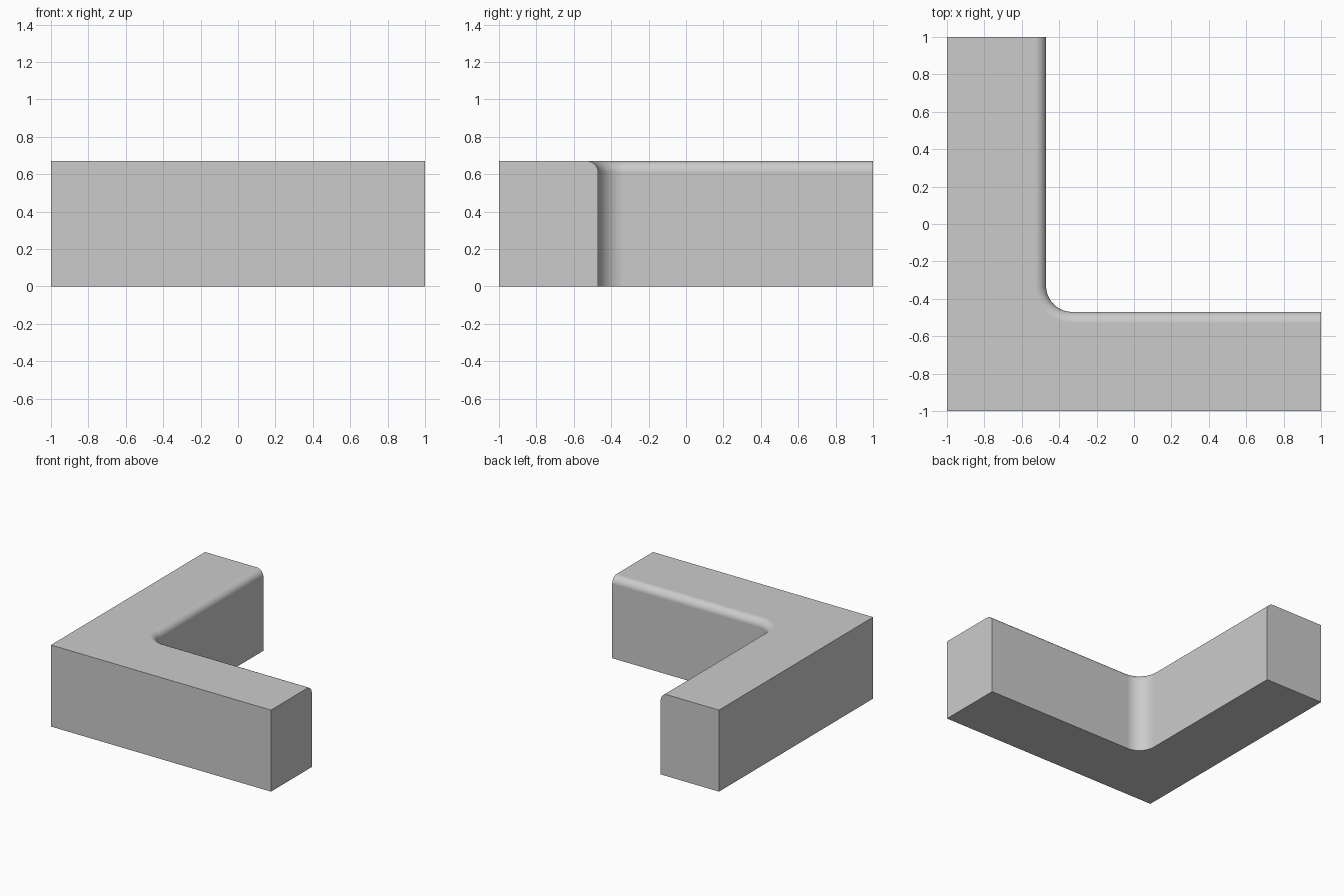
import bpy
import bmesh
from math import sin, cos, pi, radians

cube = bpy.data.objects.get("Cube")
if cube:
    bpy.data.objects.remove(cube, do_unlink=True)

HEIGHT = 0.67
INNER = -0.47      # inner wall position on both arms
FILLET = 0.14      # plan radius of the inside corner
ROUND = 0.06       # rounding along the top inner edge
ARC_STEPS = 16
ROUND_STEPS = 8


def inner_outline(bm, offset, z):
    """Inner wall line, pushed into the body by offset."""
    centre = INNER + FILLET
    radius = FILLET + offset
    points = [(1, INNER - offset)]
    for i in range(ARC_STEPS + 1):
        a = pi / 2 * i / ARC_STEPS
        points.append((centre - radius * sin(a), centre - radius * cos(a)))
    points.append((INNER - offset, 1))
    return [bm.verts.new((x, y, z)) for x, y in points]


# Layers of the inner wall: straight wall, then the rounded top edge
layers = [(0, 0)]
for i in range(ROUND_STEPS + 1):
    a = pi / 2 * i / ROUND_STEPS
    layers.append((ROUND * (1 - cos(a)), HEIGHT - ROUND * (1 - sin(a))))

bm = bmesh.new()
rows = [inner_outline(bm, offset, z) for offset, z in layers]
for low, high in zip(rows, rows[1:]):
    for i in range(len(low) - 1):
        bm.faces.new((low[i], low[i + 1], high[i + 1], high[i]))

# Outer corners at the bottom and top
outer = [[bm.verts.new((x, y, z)) for x, y in ((-1, 1), (-1, -1), (1, -1))]
         for z in (0, HEIGHT)]
bottom, top = outer

# Bottom, top, outer walls and arm ends
bm.faces.new(rows[0] + bottom)
bm.faces.new(rows[-1] + top)
for i in range(2):
    bm.faces.new((bottom[i], bottom[i + 1], top[i + 1], top[i]))
bm.faces.new([row[0] for row in rows] + [top[2], bottom[2]])
bm.faces.new([row[-1] for row in rows] + [top[0], bottom[0]])
bmesh.ops.recalc_face_normals(bm, faces=bm.faces[:])

mesh = bpy.data.meshes.new("corner_block")
bm.to_mesh(mesh)
bm.free()
block = bpy.data.objects.new("corner_block", mesh)
bpy.context.collection.objects.link(block)

# Plain grey
grey = bpy.data.materials.new("light_grey")
grey.use_nodes = True
colour = (0.6, 0.6, 0.6, 1)
grey.diffuse_color = colour
grey.node_tree.nodes["Principled BSDF"].inputs["Base Color"].default_value = colour
mesh.materials.append(grey)

# Smooth the rounded parts, keep the corners sharp and the flats flat
bpy.ops.object.select_all(action="DESELECT")
block.select_set(True)
bpy.context.view_layer.objects.active = block
bpy.ops.object.shade_smooth_by_angle(angle=radians(30))
weighted = block.modifiers.new("even_normals", "WEIGHTED_NORMAL")
weighted.keep_sharp = True
